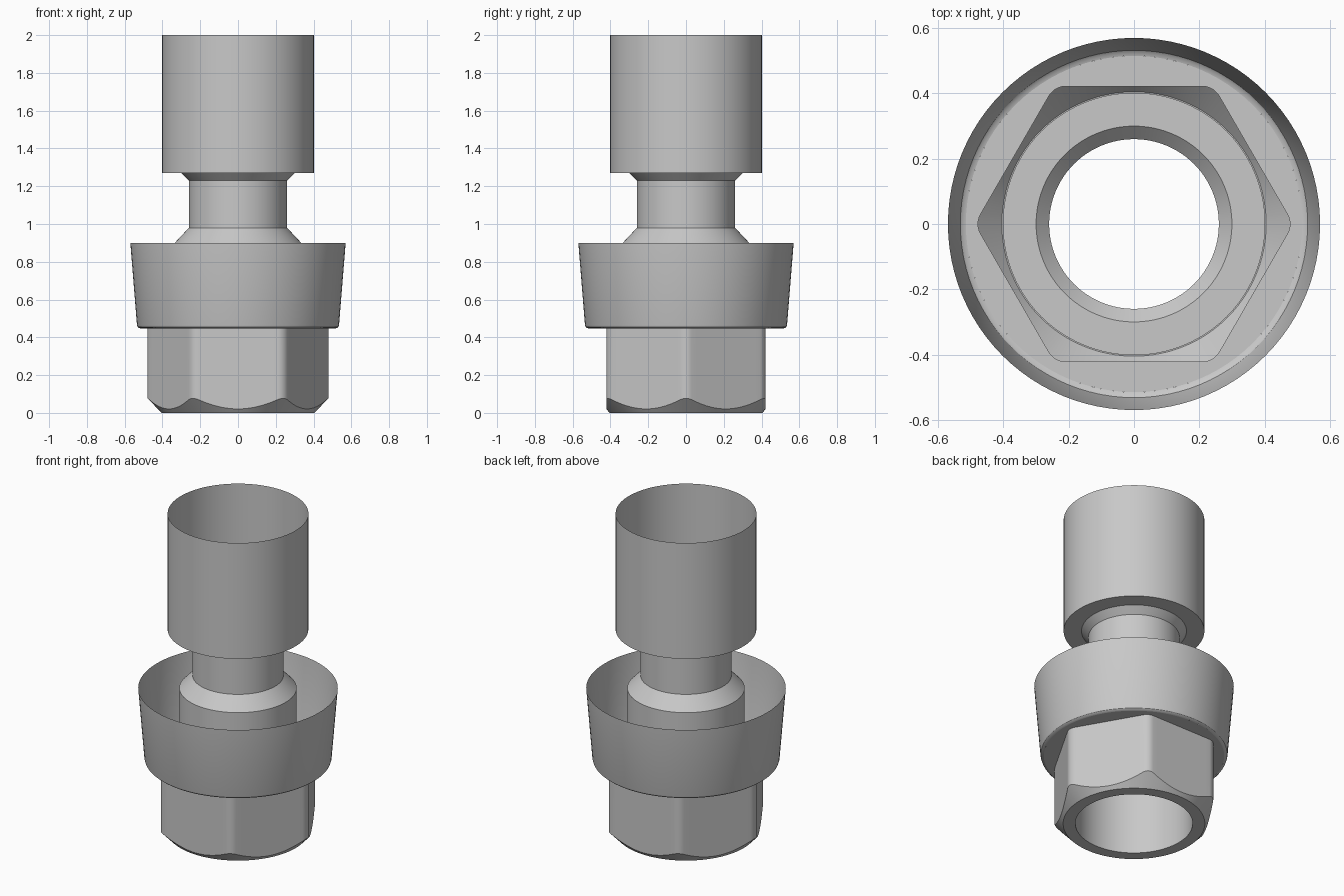
import bpy, bmesh, math
from math import cos, sin, radians

cube = bpy.data.objects.get("Cube")
if cube:
    bpy.data.objects.remove(cube, do_unlink=True)

SEGMENTS = 96
GREY = (0.58, 0.58, 0.58, 1)

steel = bpy.data.materials.new("steel_grey")
steel.use_nodes = True
steel.diffuse_color = GREY
steel.node_tree.nodes["Principled BSDF"].inputs["Base Color"].default_value = GREY


def circle(radius, z):
    """One horizontal ring of points."""
    step = math.tau / SEGMENTS
    return [(radius * cos(i * step), radius * sin(i * step), z) for i in range(SEGMENTS)]


def loft(name, rings):
    """Skin a thin wall through rings that have equal point counts."""
    bm = bmesh.new()
    loops = [[bm.verts.new(p) for p in ring] for ring in rings]
    for a, b in zip(loops, loops[1:]):
        for i in range(len(a)):
            j = (i + 1) % len(a)
            bm.faces.new((a[i], a[j], b[j], b[i]))
    mesh = bpy.data.meshes.new(name)
    bm.to_mesh(mesh)
    bm.free()
    mesh.materials.append(steel)
    obj = bpy.data.objects.new(name, mesh)
    bpy.context.collection.objects.link(obj)
    bpy.ops.object.select_all(action='DESELECT')
    obj.select_set(True)
    bpy.context.view_layer.objects.active = obj
    bpy.ops.object.shade_smooth_by_angle(angle=radians(25))
    return obj


def lathe(name, profile):
    return loft(name, [circle(r, z) for r, z in profile])


# Open sleeve with its stepped floor
lathe("sleeve", [(0.26, 1.23), (0.30, 1.27), (0.402, 1.27), (0.402, 2.0)])

# Narrow neck, shoulder and the bore lining below it
lathe("neck", [(0.335, 0.0), (0.335, 0.90), (0.26, 0.98), (0.26, 1.23)])

# Hexagon outline with rounded corners, corners on the x axis
APOTHEM, FILLET = 0.422, 0.06
ARC_STEPS, FLAT_STEPS = 6, 14
centre = (APOTHEM - FILLET) / cos(radians(30))
arcs = []
for k in range(6):
    corner = radians(60 * k)
    for s in range(ARC_STEPS + 1):
        a = corner + radians(-30 + 60 * s / ARC_STEPS)
        arcs.append((centre * cos(corner) + FILLET * cos(a),
                     centre * sin(corner) + FILLET * sin(a)))
outline = []
for i, p in enumerate(arcs):
    outline.append(p)
    if i % (ARC_STEPS + 1) == ARC_STEPS:
        q = arcs[(i + 1) % len(arcs)]
        for s in range(1, FLAT_STEPS):
            t = s / FLAT_STEPS
            outline.append((p[0] + (q[0] - p[0]) * t, p[1] + (q[1] - p[1]) * t))


def projected(radius, z):
    """Outline directions pushed onto a circle."""
    return [(x * radius / math.hypot(x, y), y * radius / math.hypot(x, y), z)
            for x, y in outline]


# Hex nut: end face, conical chamfer scalloping the flats, then the sides
FACE_R, FLANGE_Z = 0.405, 0.447
loft("hex_nut", [
    projected(0.335, 0.0),
    projected(FACE_R, 0.0),
    [(x, y, math.hypot(x, y) - FACE_R + 0.004) for x, y in outline],
    [(x, y, FLANGE_Z) for x, y in outline],
])

# Flat flange joining the nut to the collar
loft("flange", [[(x, y, FLANGE_Z) for x, y in outline], projected(0.515, FLANGE_Z)])

# Flared open collar with a small rounded lower edge
lathe("collar", [(0.515, FLANGE_Z), (0.525, 0.45), (0.532, 0.456),
                 (0.535, 0.466), (0.57, 0.90)])
